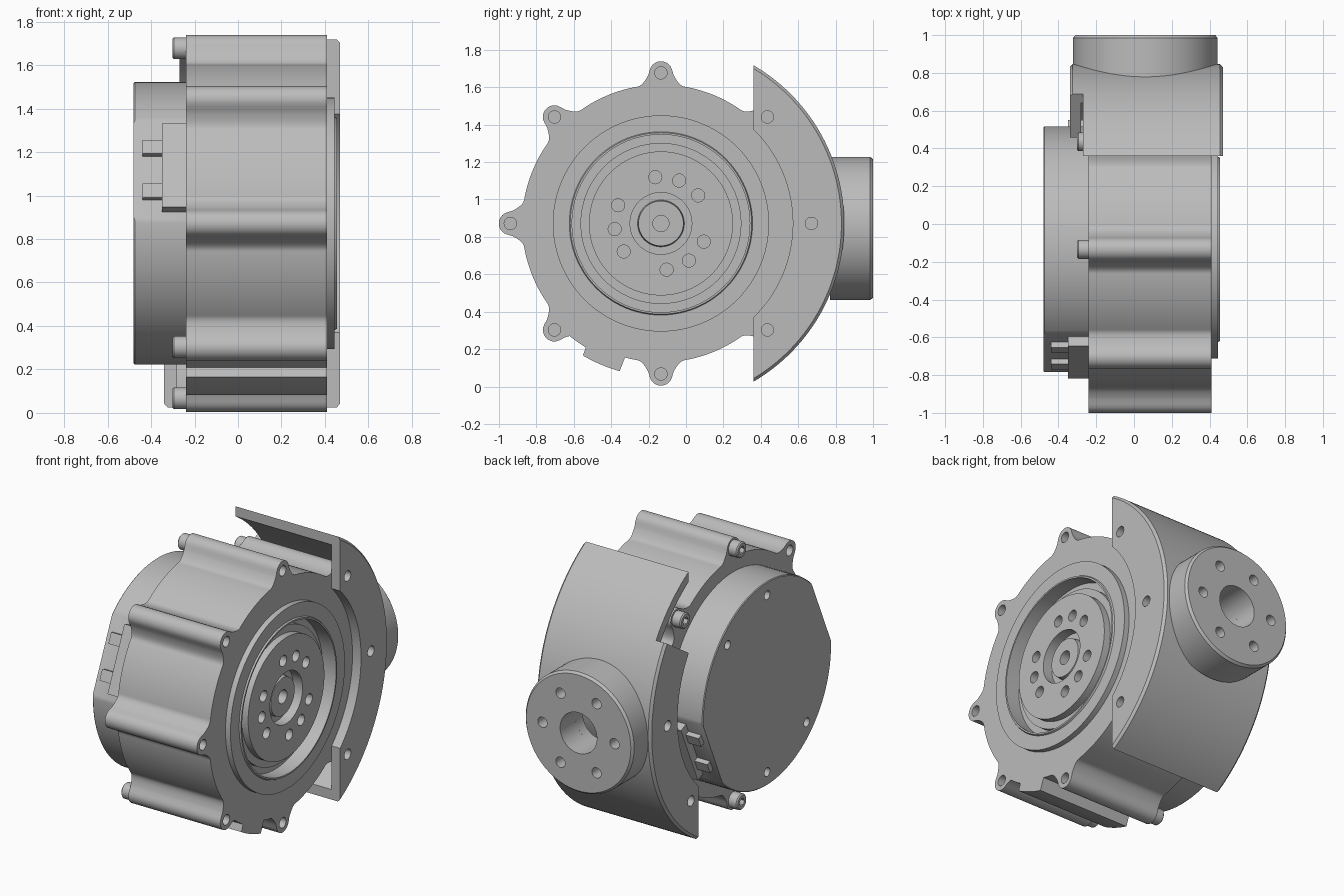
import bpy, bmesh
from math import radians, cos, sin, sqrt, pi
from mathutils import Matrix

cube = bpy.data.objects.get("Cube")
if cube:
    bpy.data.objects.remove(cube, do_unlink=True)

gray = bpy.data.materials.new("machined gray")
gray.use_nodes = True
gray.diffuse_color = (0.5, 0.5, 0.5, 1)
gray.node_tree.nodes["Principled BSDF"].inputs["Base Color"].default_value = (0.5, 0.5, 0.5, 1)

AXIS = Matrix.Translation((0, -0.134, 0.872))      # main axis, along x
PORT = Matrix.Translation((0.06, 0, 0.845)) @ Matrix.Rotation(pi / 2, 4, 'Z')  # port axis, along y
BOLT_R = 0.805
LOBE = 0.062


def add_lathe(bm, profile, a0=0, a1=360, segs=96, offset=(0, 0)):
    """Sweep an (x, radius) outline about the local x axis."""
    full = a1 - a0 == 360
    rings = []
    for i in range(segs if full else segs + 1):
        a = radians(a0 + (a1 - a0) * i / segs)
        rings.append([bm.verts.new((x, offset[0] + r * cos(a), offset[1] + r * sin(a)))
                      for x, r in profile])
    n = len(profile)
    for i in range(segs):
        p, q = rings[i], rings[(i + 1) % len(rings)]
        for j in range(n):
            k = (j + 1) % n
            if profile[j][1] == 0 and profile[k][1] == 0:
                continue
            bm.faces.new((p[j], p[k], q[k], q[j]))
    if not full:
        bm.faces.new(rings[0])
        bm.faces.new(rings[-1])


def add_rod(bm, x0, x1, r, angle=0, dist=0, segs=24):
    a = radians(angle)
    add_lathe(bm, [(x0, 0), (x0, r), (x1, r), (x1, 0)], segs=segs,
              offset=(dist * cos(a), dist * sin(a)))


def add_box(bm, x, r, t, angle):
    """Box spanning axial, radial and tangential ranges, turned about the axis."""
    verts = bmesh.ops.create_cube(bm, size=1)["verts"]
    m = Matrix.Rotation(radians(angle), 4, 'X')
    m = m @ Matrix.Translation([(s[0] + s[1]) / 2 for s in (x, r, t)])
    m = m @ Matrix.Diagonal([s[1] - s[0] for s in (x, r, t)] + [1])
    bmesh.ops.transform(bm, matrix=m, verts=verts)


def finish(name, bm, frame=AXIS):
    bmesh.ops.remove_doubles(bm, verts=bm.verts, dist=1e-5)
    bmesh.ops.dissolve_degenerate(bm, edges=bm.edges, dist=1e-6)
    bmesh.ops.recalc_face_normals(bm, faces=bm.faces)
    bm.transform(frame)
    mesh = bpy.data.meshes.new(name)
    bm.to_mesh(mesh)
    bm.free()
    mesh.materials.append(gray)
    ob = bpy.data.objects.new(name, mesh)
    bpy.context.scene.collection.objects.link(ob)
    return ob


def cut(ob, cutter_bm, frame=AXIS):
    """Subtract the cutter and bake the result."""
    cutter = finish("cutter", cutter_bm, frame)
    cutter.hide_render = True
    mod = ob.modifiers.new("cut", 'BOOLEAN')
    mod.operation, mod.solver, mod.object = 'DIFFERENCE', 'EXACT', cutter
    bpy.context.view_layer.update()
    mesh = bpy.data.meshes.new_from_object(ob.evaluated_get(bpy.context.evaluated_depsgraph_get()))
    ob.modifiers.clear()
    ob.data = mesh
    bpy.data.objects.remove(cutter, do_unlink=True)


def body_radius(deg):
    """Round housing with eight bolt lobes and one raised pad."""
    d = abs((deg + 22.5) % 45 - 22.5)
    s = BOLT_R * sin(radians(d))
    edge = 4.3
    if d <= edge:
        return BOLT_R * cos(radians(d)) + sqrt(max(LOBE ** 2 - s * s, 0))
    if 239 < deg < 254.5:
        return 0.82
    t = min((d - edge) / 5.5, 1)
    r = 0.742 + 0.068 * (1 - t) ** 2
    return max(r, 0.775) if 225 < deg <= 239 else r


def bolt_holes(angles):
    bm = bmesh.new()
    for a in angles:
        add_rod(bm, 0.3, 0.6, 0.033, a, BOLT_R)
        add_rod(bm, -0.6, -0.15, 0.033, a, BOLT_R)
    return bm


# Housing
bm = bmesh.new()
steps = 600
outline = []
for i in range(steps):
    deg = 360 * i / steps
    r = body_radius(deg)
    outline.append(bm.verts.new((-0.24, r * cos(radians(deg)), r * sin(radians(deg)))))
face = bm.faces.new(outline)
top = bmesh.ops.extrude_face_region(bm, geom=[face])["geom"]
bmesh.ops.translate(bm, vec=(0.65, 0, 0), verts=[v for v in top if isinstance(v, bmesh.types.BMVert)])
housing = finish("housing", bm)
bm = bolt_holes(range(0, 360, 45))
add_rod(bm, 0.28, 0.6, 0.52, segs=96)
cut(housing, bm)

# Output hub with raised seal ring, groove and centre recess
bm = bmesh.new()
add_lathe(bm, [(0.27, 0), (0.27, 0.53), (0.4, 0.53), (0.4, 0.578), (0.445, 0.578), (0.445, 0.49),
               (0.455, 0.485), (0.455, 0.475), (0.36, 0.475), (0.36, 0.43), (0.39, 0.43),
               (0.39, 0.385), (0.435, 0.385), (0.435, 0.165), (0.37, 0.165), (0.37, 0.125),
               (0.41, 0.12), (0.41, 0.043), (0.3, 0.043), (0.3, 0)])
hub = finish("output_hub", bm)
bm = bmesh.new()
for a in range(37, 397, 120):
    for k in range(3):
        add_rod(bm, 0.33, 0.6, 0.035, a + 30 * k, 0.249)
cut(hub, bm)

# Rear motor cover, with flats where the connectors sit
bm = bmesh.new()
add_lathe(bm, [(-0.23, 0), (-0.23, 0.65), (-0.475, 0.65), (-0.48, 0.645), (-0.48, 0)])
cover = finish("motor_cover", bm)
bm = bmesh.new()
for a in (45, 90, 225, 270):
    add_rod(bm, -0.6, -0.43, 0.028, a, 0.565)
for a in (156, -24):
    add_box(bm, (-0.6, -0.2), (0.6, 0.8), (-0.3, 0.3), a)
    for t in (-0.12, 0.1):
        add_box(bm, (-0.46, -0.37), (0.52, 0.8), (t - 0.07, t + 0.07), a)
cut(cover, bm)

# Connector blocks and plugs
for i, a in enumerate((156, -24)):
    bm = bmesh.new()
    add_box(bm, (-0.35, -0.23), (0.5, 0.655), (-0.21, 0.21), a)
    for t in (-0.12, 0.1):
        add_box(bm, (-0.44, -0.34), (0.5, 0.63), (t - 0.02, t + 0.05), a)
    finish(f"connector_block_{i + 1}", bm)

# Socket head bolts
for a in (45, 90, 225, 270):
    bm = bmesh.new()
    add_lathe(bm, [(-0.2, 0), (-0.2, 0.05), (-0.295, 0.05), (-0.302, 0.043), (-0.302, 0)], segs=32)
    bm.transform(Matrix.Translation((0, BOLT_R * cos(radians(a)), BOLT_R * sin(radians(a)))))
    bolt = finish("bolt", bm)
    bm = bmesh.new()
    add_rod(bm, -0.4, -0.265, 0.026, a, BOLT_R, segs=6)
    cut(bolt, bm)

# Wrap-around bracket: two flanges below, one flange at its upper end
upper = [(0.41, 0.705), (0.47, 0.705), (0.47, 0.965), (0.455, 0.98)]
bm = bmesh.new()
add_lathe(bm, upper + [(-0.325, 0.98), (-0.34, 0.965), (-0.34, 0.705), (-0.28, 0.705),
                       (-0.28, 0.925), (0.41, 0.925)], -66, 33, 66)
lower_bracket = (bm, "bracket_main")
bm = bmesh.new()
add_lathe(bm, upper + [(-0.27, 0.98), (-0.27, 0.925), (0.41, 0.925)], 33, 66, 22)
for bm, name in (lower_bracket, (bm, "bracket_upper_end")):
    bmesh.ops.recalc_face_normals(bm, faces=bm.faces)
    cutline = bmesh.ops.bisect_plane(bm, geom=bm.verts[:] + bm.edges[:] + bm.faces[:],
                                     plane_co=(0, 0.494, 0), plane_no=(0, -1, 0), clear_outer=True)
    rim = [e for e in cutline["geom_cut"] if isinstance(e, bmesh.types.BMEdge)]
    bmesh.ops.edgeloop_fill(bm, edges=rim)
    ob = finish(name, bm)
    cut(ob, bolt_holes((0, 45, -45)))
    if name == "bracket_main":
        bore = bmesh.new()
        add_rod(bore, 0.7, 1.1, 0.13, segs=48)
        cut(ob, bore, PORT)

# Side port with bored mounting face
bm = bmesh.new()
add_lathe(bm, [(0.77, 0.13), (0.77, 0.383), (0.985, 0.383), (1.0, 0.37), (1.0, 0.13)])
port = finish("side_port", bm, PORT)
bm = bmesh.new()
for a in range(0, 360, 60):
    add_rod(bm, 0.9, 1.1, 0.033, a, 0.255)
cut(port, bm, PORT)

# Smooth the round walls, keep the edges crisp
bpy.ops.object.select_all(action='DESELECT')
for ob in bpy.context.scene.objects:
    if ob.type == 'MESH' and gray.name in ob.data.materials:
        ob.select_set(True)
        bpy.context.view_layer.objects.active = ob
bpy.ops.object.shade_smooth_by_angle(angle=radians(28))
